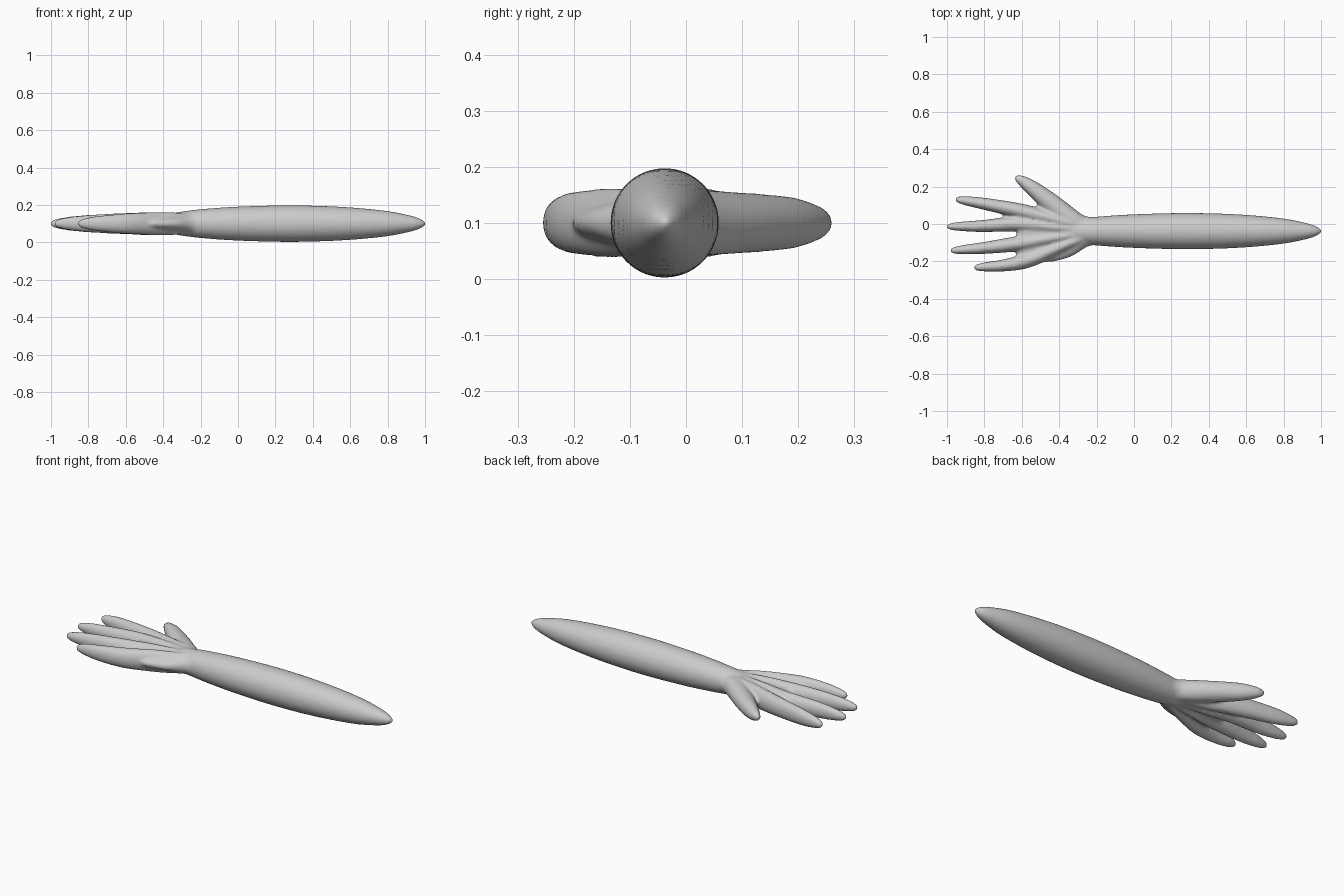
import bpy, bmesh, math
from mathutils import Vector

if "Cube" in bpy.data.objects:
    bpy.data.objects.remove(bpy.data.objects["Cube"])

MID_Z = 0.1
bm = bmesh.new()


def spline(pts, t):
    """Catmull-Rom value at t along a list of points."""
    i = min(int(t), len(pts) - 2)
    f = t - i
    a, b, c, d = (pts[max(0, min(len(pts) - 1, k))] for k in (i - 1, i, i + 1, i + 2))
    return [0.5 * (2 * q + (r - p) * f + (2 * p - 5 * q + 4 * r - s) * f * f
                   + (3 * q - p - 3 * r + s) * f ** 3) for p, q, r, s in zip(a, b, c, d)]


def limb(sections, steps=6, sides=32):
    """Closed tube through (x, y, half width, half height) sections."""
    n = (len(sections) - 1) * steps
    pts = [spline(sections, i / steps) for i in range(n + 1)]
    rings = []
    for i, (x, y, w, h) in enumerate(pts):
        p, q = pts[max(i - 1, 0)], pts[min(i + 1, n)]
        d = Vector((q[0] - p[0], q[1] - p[1])).normalized()
        w, h = max(w, 0.004), max(h, 0.004)
        ring = []
        for k in range(sides):
            a = 2 * math.pi * k / sides
            u = w * math.cos(a)
            ring.append(bm.verts.new((x - d.y * u, y + d.x * u, MID_Z + h * math.sin(a))))
        rings.append(ring)
    for r, s in zip(rings, rings[1:]):
        for k in range(sides):
            m = (k + 1) % sides
            bm.faces.new((r[k], r[m], s[m], s[k]))
    bm.faces.new(rings[0][::-1])
    bm.faces.new(rings[-1])


# forearm, tapering to a rounded point
limb([(-0.32, -0.038, 0.066, 0.062), (-0.2, -0.038, 0.077, 0.077), (0, -0.038, 0.09, 0.091),
      (0.28, -0.038, 0.097, 0.098), (0.55, -0.038, 0.09, 0.09), (0.78, -0.038, 0.07, 0.07),
      (0.91, -0.038, 0.046, 0.046), (0.97, -0.038, 0.028, 0.028), (1.003, -0.038, 0.008, 0.008)])

# palm
limb([(-0.2, -0.038, 0.07, 0.07), (-0.26, -0.04, 0.085, 0.06), (-0.34, -0.045, 0.128, 0.05),
      (-0.43, -0.05, 0.15, 0.047), (-0.52, -0.055, 0.152, 0.045), (-0.59, -0.06, 0.148, 0.04),
      (-0.625, -0.06, 0.12, 0.025)])

# fingers: wrist end, knuckle, middle, tip
for root, knuckle, middle, tip in [
        ((-0.24, -0.02), (-0.6, 0.068), (-0.8, 0.108), (-0.955, 0.133)),
        ((-0.24, -0.035), (-0.62, 0.0), (-0.81, -0.011), (-1.003, -0.014)),
        ((-0.24, -0.045), (-0.62, -0.105), (-0.8, -0.128), (-0.983, -0.143)),
        ((-0.24, -0.06), (-0.57, -0.195), (-0.7, -0.222), (-0.856, -0.234))]:
    mix = lambda a, b, f: (a[0] + (b[0] - a[0]) * f, a[1] + (b[1] - a[1]) * f)
    limb([(*root, 0.03, 0.055), (*mix(root, knuckle, 0.5), 0.036, 0.062),
          (*knuckle, 0.04, 0.056), (*middle, 0.032, 0.046),
          (*mix(middle, tip, 0.6), 0.025, 0.034), (*mix(middle, tip, 0.9), 0.017, 0.021),
          (*tip, 0.008, 0.009)])

# thumb
limb([(-0.23, -0.03, 0.04, 0.05), (-0.33, 0.025, 0.052, 0.058), (-0.43, 0.1, 0.054, 0.054),
      (-0.53, 0.181, 0.043, 0.047), (-0.59, 0.225, 0.031, 0.034),
      (-0.62, 0.244, 0.02, 0.022), (-0.636, 0.254, 0.008, 0.009)])

bmesh.ops.recalc_face_normals(bm, faces=bm.faces)
mesh = bpy.data.meshes.new("arm")
bm.to_mesh(mesh)
bm.free()
arm = bpy.data.objects.new("arm", mesh)
bpy.context.collection.objects.link(arm)

# fuse the limbs into one soft skin
remesh = arm.modifiers.new("fuse", 'REMESH')
remesh.mode = 'VOXEL'
remesh.voxel_size = 0.008
remesh.use_smooth_shade = True
soften = arm.modifiers.new("soften", 'SMOOTH')
soften.factor = 0.5
soften.iterations = 8
fused = bpy.data.meshes.new_from_object(arm.evaluated_get(bpy.context.evaluated_depsgraph_get()))
arm.modifiers.clear()
arm.data = fused

skin = bpy.data.materials.new("light grey")
skin.diffuse_color = (0.6, 0.6, 0.6, 1)
skin.use_nodes = True
skin.node_tree.nodes["Principled BSDF"].inputs["Base Color"].default_value = skin.diffuse_color
fused.materials.clear()
fused.materials.append(skin)
fused.polygons.foreach_set("material_index", [0] * len(fused.polygons))
for f in fused.polygons:
    f.use_smooth = True
